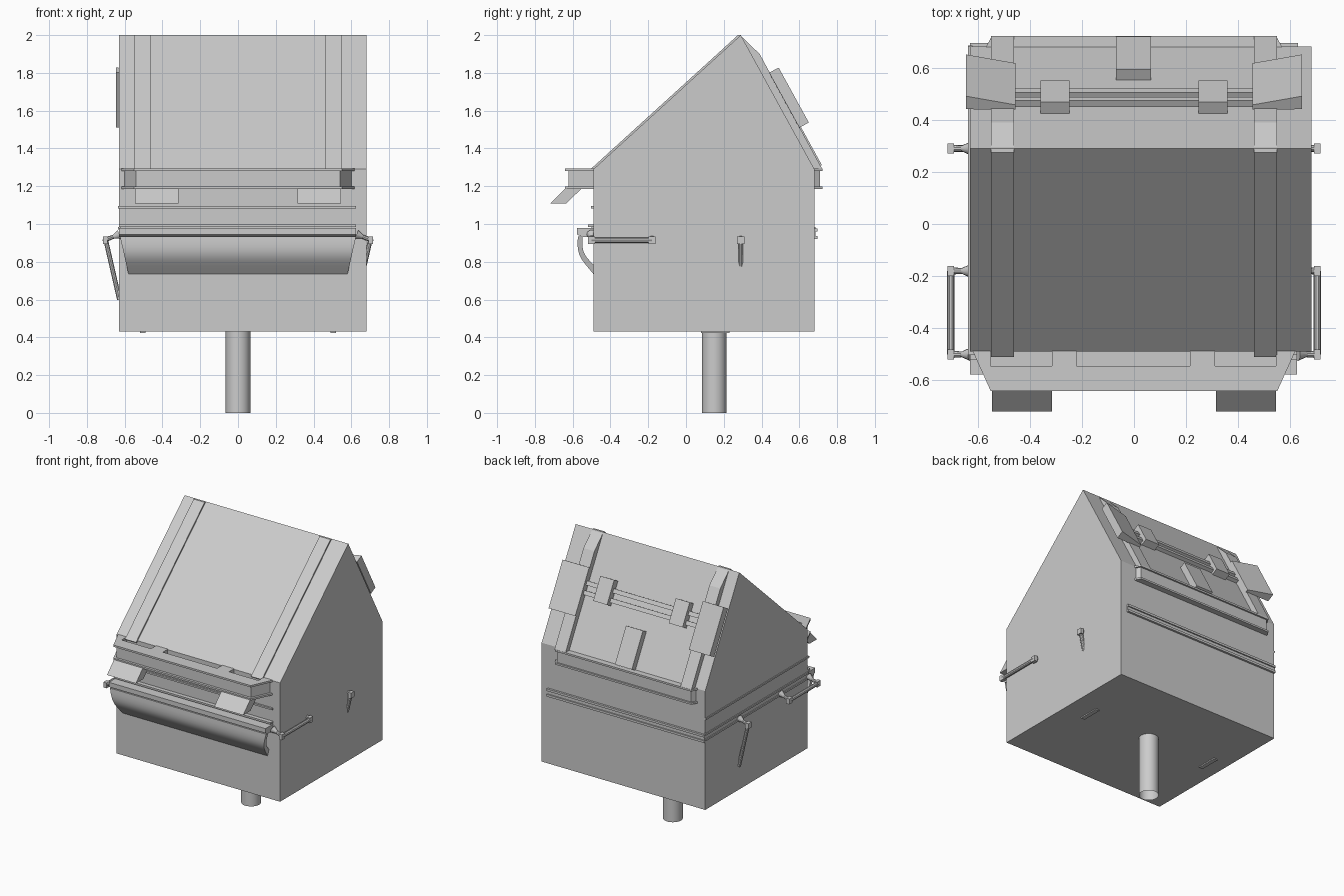
import bpy, bmesh, math
from mathutils import Vector

if "Cube" in bpy.data.objects:
    bpy.data.objects.remove(bpy.data.objects["Cube"])


def make(name, verts, faces):
    me = bpy.data.meshes.new(name)
    me.from_pydata(verts, [], faces)
    bm = bmesh.new()
    bm.from_mesh(me)
    bmesh.ops.recalc_face_normals(bm, faces=bm.faces)
    bm.to_mesh(me)
    bm.free()
    ob = bpy.data.objects.new(name, me)
    bpy.context.collection.objects.link(ob)
    return ob


def loft(name, a, b):
    n = len(a)
    faces = [tuple(range(n)), tuple(range(n, 2 * n))]
    faces += [(i, (i + 1) % n, n + (i + 1) % n, n + i) for i in range(n)]
    return make(name, a + b, faces)


def prism_x(name, prof, x0, x1):
    return loft(name, [(x0, y, z) for y, z in prof], [(x1, y, z) for y, z in prof])


def prism_z(name, prof, z0, z1):
    return loft(name, [(x, y, z0) for x, y in prof], [(x, y, z1) for x, y in prof])


def box(name, x0, x1, y0, y1, z0, z1):
    return prism_x(name, [(y0, z0), (y1, z0), (y1, z1), (y0, z1)], x0, x1)


def smooth(ob):
    bpy.ops.object.select_all(action='DESELECT')
    ob.select_set(True)
    bpy.context.view_layer.objects.active = ob
    bpy.ops.object.shade_smooth_by_angle(angle=math.radians(35))


def rod(name, p, q, r0, r1, n=10):
    p, q = Vector(p), Vector(q)
    rot = (q - p).to_track_quat('Z', 'Y')
    ring = [Vector((math.cos(2 * math.pi * i / n), math.sin(2 * math.pi * i / n), 0)) for i in range(n)]
    ob = loft(name, [tuple(p + rot @ (v * r0)) for v in ring], [tuple(q + rot @ (v * r1)) for v in ring])
    smooth(ob)
    return ob


# Rear slope coordinates: s runs down from the ridge, h stands off the slope
def slope(s, h):
    l = math.hypot(0.39, 0.71)
    return (0.29 + (0.39 * s + 0.71 * h) / l, 2.0 + (-0.71 * s + 0.39 * h) / l)


def slope_box(name, x0, x1, s0, s1, h1, h0=-0.005):
    return prism_x(name, [slope(s0, h0), slope(s1, h0), slope(s1, h1), slope(s0, h1)], x0, x1)


# Main housing and post
prism_x("housing", [(-0.49, 0.43), (0.68, 0.43), (0.68, 1.29), (0.29, 2.0), (-0.49, 1.29)], -0.63, 0.68)
n = 32
ring = [(0.065 * math.cos(2 * math.pi * i / n), 0.15 + 0.065 * math.sin(2 * math.pi * i / n)) for i in range(n)]
post = make("post", [(x, y, 0) for x, y in ring] + [(x, y, 0.43) for x, y in ring],
            [(i, (i + 1) % n, n + (i + 1) % n, n + i) for i in range(n)])
smooth(post)


# I-section ledges, given as half widths at the wall and outer edge
def ledge(name, y_wall, y_out, half_wall, half_out, inset):
    def outline(d):
        s = math.copysign(d, y_out - y_wall)
        a, b = half_wall - d, half_out - d * 0.6
        return [(-a, y_wall), (-b, y_out - s), (b, y_out - s), (a, y_wall)]
    parts = [prism_z(name + "_web", outline(inset), 1.195, 1.285)]
    for z in (1.185, 1.28):
        parts.append(prism_z(name + "_flange", outline(0), z, z + 0.013))
    return parts


front = ledge("front_ledge", -0.485, -0.64, 0.62, 0.55, 0.018)
ledge("rear_ledge", 0.675, 0.722, 0.57, 0.545, 0.012)

# Pockets in the top of the front ledge
for x0, x1 in ((-0.55, -0.315), (-0.22, 0.215), (0.31, 0.545)):
    cut = box("pocket_cutter", x0, x1, -0.545, -0.48, 1.24, 1.35)
    cut.hide_render = True
    cut.hide_set(True)
    for ob in (front[0], front[2]):
        m = ob.modifiers.new("pocket", 'BOOLEAN')
        m.object = cut
        m.operation = 'DIFFERENCE'
        m.solver = 'EXACT'

# Paired parts
for sx, side in ((-1, "left"), (1, "right")):
    xs = lambda a, b: sorted((sx * a, sx * b))
    # roof strips front and back
    prism_x(side + "_front_strip", [(-0.50, 1.278), (0.29, 1.997), (0.29, 2.0), (0.275, 2.0),
                                    (-0.51, 1.286)], *xs(0.46, 0.548))
    prism_x(side + "_rear_strip", [(0.288, 1.998), (0.39, 1.90), (0.722, 1.29), (0.678, 1.29)], *xs(0.46, 0.548))
    # angled flaps under the front ledge
    prism_x(side + "_front_flap", [(-0.638, 1.19), (-0.72, 1.108), (-0.635, 1.108), (-0.55, 1.19)],
            *xs(0.314, 0.545))
    # wedge flaps on the rear slope
    outer = [slope(s, h) for s, h in ((0.247, 0.036), (0.579, 0.036), (0.579, 0.093), (0.247, 0.093))]
    inner = [slope(s, h) for s, h in ((0.247, 0.034), (0.579, 0.034), (0.579, 0.055), (0.247, 0.055))]
    loft(side + "_rear_flap", [(sx * 0.645, y, z) for y, z in outer], [(sx * 0.455, y, z) for y, z in inner])
    # clamp blocks
    slope_box(side + "_clamp", *xs(0.247, 0.358), 0.28, 0.45, 0.05)
    # side handles: flared brackets, end knobs, bar and rear strut
    for y in (-0.5, -0.18, 0.29):
        rod(side + "_bracket_foot", (sx * 0.628, y, 0.945), (sx * 0.66, y, 0.932), 0.026, 0.011)
        rod(side + "_bracket_arm", (sx * 0.66, y, 0.932), (sx * 0.70, y, 0.918), 0.011, 0.014)
        box(side + "_knob", *xs(0.69, 0.715), y - 0.019, y + 0.019, 0.895, 0.934)
    rod(side + "_handle_bar", (sx * 0.703, -0.5, 0.914), (sx * 0.703, -0.18, 0.914), 0.014, 0.014)
    rod(side + "_rear_strut", (sx * 0.70, 0.29, 0.915), (sx * 0.628, 0.29, 0.60), 0.013, 0.013)
    # small foot tabs under the housing
    box(side + "_foot_tab", *xs(0.49, 0.52), 0.08, 0.23, 0.422, 0.435)

# Rear slope rods and centre pad
for s in (0.335, 0.40):
    slope_box("rear_slope_rail", -0.47, 0.47, s, s + 0.03, 0.025)
slope_box("rear_centre_pad", -0.07, 0.066, 0.545, 0.81, 0.045)

# Trim bands on the front, left side and back
box("front_upper_trim", -0.635, 0.625, -0.503, -0.48, 1.082, 1.094)
box("left_upper_trim", -0.636, -0.62, -0.50, 0.68, 1.082, 1.094)
for z in (0.93, 0.97):
    box("left_lower_trim", -0.636, -0.62, -0.50, 0.685, z, z + 0.013)
    box("rear_trim", -0.63, 0.63, 0.67, 0.695, z - 0.01, z + 0.006)
box("rear_trim_web", -0.63, 0.63, 0.67, 0.686, 0.92, 0.976)
box("front_trim", -0.63, 0.625, -0.52, -0.48, 0.985, 0.998)

# Front shelf and curved shield below it
prism_x("front_shelf", [(-0.48, 0.932), (-0.55, 0.932), (-0.578, 0.945), (-0.578, 0.978), (-0.48, 0.978)],
        -0.63, 0.625)
ctrl = [Vector(p) for p in ((-0.572, 0.935), (-0.582, 0.83), (-0.555, 0.815), (-0.49, 0.735))]
outer, inner = [], []
for i in range(11):
    t = i / 10
    p = sum((c * k for c, k in zip(ctrl, ((1 - t) ** 3, 3 * t * (1 - t) ** 2, 3 * t * t * (1 - t), t ** 3))), Vector((0, 0)))
    outer.append((p.x, p.y))
    inner.append((p.x + 0.025, p.y + 0.022 * t))
prof = outer + inner[::-1]
half = lambda z: 0.58 + 0.045 * (z - 0.735) / 0.2
shield = loft("front_shield", [(-half(z), y, z) for y, z in prof], [(half(z), y, z) for y, z in prof])
smooth(shield)
